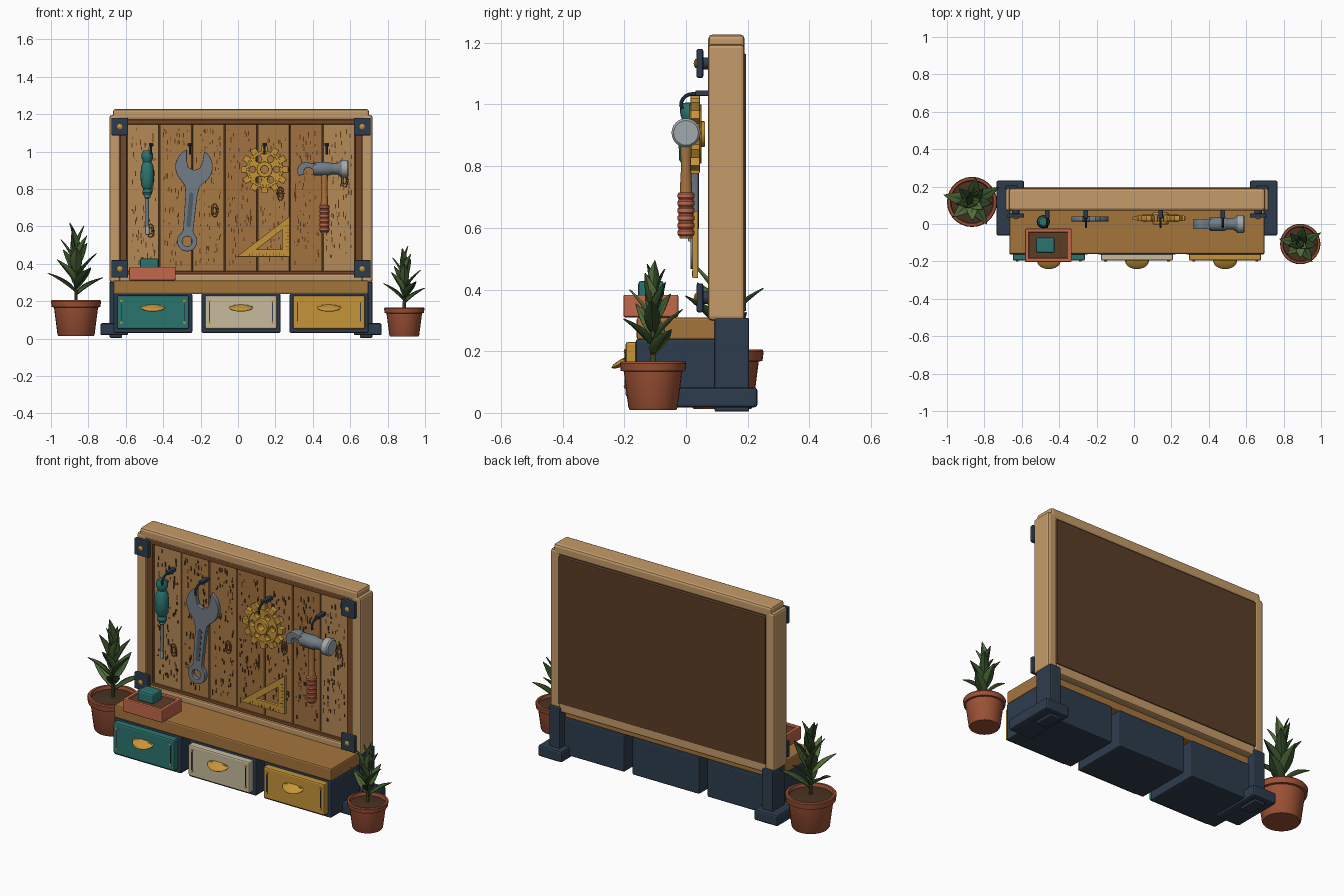
import bpy, bmesh, math, random
from mathutils import Matrix, Vector
from math import sin, cos, pi, radians

if "Cube" in bpy.data.objects:
    bpy.data.objects.remove(bpy.data.objects["Cube"])
random.seed(4)
C = 0.016  # centre line of the board
TAN, OAK, DARK, BACK = 'C49A69', 'A3743F', '74492A', '5B402A'
NAVY, TEAL, CREAM, GOLD = '313F4E', '2F746E', 'C6BA9C', 'C4933B'
RED, STEEL, LIGHT, CLAY, SOIL = 'C2684C', '727C85', 'A0A7AB', '9A5238', '4A3526'
mats = {}


def mat(h):
    if h not in mats:
        m = bpy.data.materials.new('colour_' + h)
        m.diffuse_color = [(int(h[i:i + 2], 16) / 255) ** 2.2 for i in (0, 2, 4)] + [1]
        m.use_nodes = True
        m.node_tree.nodes["Principled BSDF"].inputs["Base Color"].default_value = m.diffuse_color
        mats[h] = m
    return mats[h]


def add(name, me, col, smooth=True):
    if smooth:
        me.shade_smooth()
        me.set_sharp_from_angle(angle=radians(35))
    me.materials.clear()
    me.materials.append(mat(col))
    o = bpy.data.objects.new(name, me)
    bpy.context.collection.objects.link(o)
    return o


def finish(bm, name, col, smooth=True):
    bmesh.ops.recalc_face_normals(bm, faces=bm.faces)
    me = bpy.data.meshes.new(name)
    bm.to_mesh(me)
    bm.free()
    return add(name, me, col, smooth)


def box(name, x, y, z, col, bevel=0.006):
    """Bevelled box from (min, max) ranges."""
    bm = bmesh.new()
    r = (x, y, z)
    M = Matrix.Translation([(a + b) / 2 for a, b in r]) @ Matrix.Diagonal([b - a for a, b in r] + [1])
    bmesh.ops.create_cube(bm, size=1, matrix=M)
    if bevel:
        bmesh.ops.bevel(bm, geom=bm.edges[:], offset=bevel, segments=2, profile=0.5, affect='EDGES')
    return finish(bm, name, col, False)


def lathe(name, prof, loc, col, rot=Matrix(), seg=24):
    """Turn a (radius, height) profile around z, then rotate and place it."""
    bm = bmesh.new()
    rings = [[bm.verts.new((r * cos(2 * pi * i / seg), r * sin(2 * pi * i / seg), z)) for i in range(seg)]
             for r, z in prof]
    for a, b in zip(rings, rings[1:]):
        for i in range(seg):
            bm.faces.new((a[i], a[i - 1], b[i - 1], b[i]))
    bmesh.ops.remove_doubles(bm, verts=bm.verts, dist=1e-5)
    bmesh.ops.transform(bm, matrix=Matrix.Translation(loc) @ rot, verts=bm.verts)
    return finish(bm, name, col)


def curve_object(name, splines, col, loc, flat, size, cyclic=True, bevel=0):
    """Flat curves are filled plates facing the front, others are round wires."""
    cu = bpy.data.curves.new(name, 'CURVE')
    cu.dimensions = '2D' if flat else '3D'
    if flat:
        cu.fill_mode, cu.extrude, cu.bevel_depth, cu.bevel_resolution = 'BOTH', size - bevel, bevel, 1
        cu.offset = -bevel
    else:
        cu.bevel_depth, cu.bevel_resolution, cu.use_fill_caps = size, 2, True
    for pts in splines:
        s = cu.splines.new('POLY')
        s.points.add(len(pts) - 1)
        for p, q in zip(s.points, pts):
            p.co = tuple(q) + ((0, 1) if len(q) == 2 else (1,))
        s.use_cyclic_u = cyclic
    tmp = bpy.data.objects.new(name + '_tmp', cu)
    bpy.context.collection.objects.link(tmp)
    me = bpy.data.meshes.new_from_object(tmp.evaluated_get(bpy.context.evaluated_depsgraph_get()))
    bpy.data.objects.remove(tmp)
    me.transform(Matrix.Translation(loc) @ (Matrix.Rotation(pi / 2, 4, 'X') if flat else Matrix()))
    return add(name, me, col)


def arc(r, a0, a1, n, cx=0, cy=0):
    return [(cx + r * cos(radians(a0 + (a1 - a0) * i / n)), cy + r * sin(radians(a0 + (a1 - a0) * i / n)))
            for i in range(n + 1)]


def circle(r, cx=0, cy=0, n=24):
    return arc(r, 0, 360, n, cx, cy)[:-1]


FRONT = Matrix.Rotation(pi / 2, 4, 'X')  # lathe axis towards the viewer
SIDE = Matrix.Rotation(pi / 2, 4, 'Y')   # lathe axis along x

# Board frame, trim, back panel
box('frame_top', (C - .685, C + .685), (.072, .19), (1.168, 1.227), TAN, .014)
box('frame_bottom', (C - .65, C + .65), (.072, .19), (.28, .345), TAN, .01)
box('trim_top', (C - .65, C + .65), (.082, .13), (1.145, 1.175), DARK, .004)
box('trim_bottom', (C - .65, C + .65), (.082, .13), (.335, .36), DARK, .004)
box('back_panel', (C - .65, C + .65), (.12, .195), (.33, 1.165), BACK, .004)
for s in (-1, 1):
    def mx(a, b):
        return sorted((C + s * a, C + s * b))
    box('frame_post', mx(.645, .703), (.071, .19), (.3, 1.195), TAN, .012)
    box('trim_side', mx(.61, .648), (.082, .13), (.335, 1.17), DARK, .004)
    # Legs and feet
    box('leg', mx(.635, .702), (.092, .205), (.004, .308), NAVY, .006)
    box('foot', mx(.603, .752), (-.062, .232), (.018, .082), NAVY, .01)
    # Corner brackets with bolts
    for z in (1.133, .373):
        box('corner_bracket', mx(.603, .693), (.034, .056), (z - .047, z + .047), NAVY, .006)
        lathe('bracket_stem', [(0, 0), (.02, 0), (.02, .03), (0, .03)], (C + s * .648, .08, z), NAVY, FRONT, 12)
        lathe('bracket_bolt', [(.014, 0), (.014, .005), (.007, .009), (0, .01)], (C + s * .648, .035, z), GOLD, FRONT, 12)

# Planks with grain marks and knots
W = .1745
grain = bmesh.new()
for i in range(7):
    x0 = C - 3.5 * W + i * W
    box('plank', (x0 + .003, x0 + W - .003), (.092, .125), (.35, 1.158), ('B38857', 'A87A48', 'A17243')[(0, 1, 1, 2, 1, 2, 0)[i]], .004)
    for k in range(75):
        h = random.uniform(.006, .03)
        p = (random.uniform(x0 + .02, x0 + W - .02), .091, random.uniform(.4, 1.12))
        bmesh.ops.create_cube(grain, size=1, matrix=Matrix.Translation(p) @ Matrix.Diagonal((.005, .004, h, 1)))
finish(grain, 'wood_grain', '5A3B22', False)
for x, z in ((-.125, .685), (.57, .845), (-.468, .577), (.227, .775)):
    for r in (.022, .012):
        curve_object('wood_knot', [[(x + r * .8 * a, .091, z + r * 1.6 * b) for a, b in circle(1, n=16)]], '6B4526', (0, 0, 0), False, .003)

# Shelf and drawers
box('shelf', (C - .682, C + .682), (-.16, .15), (.237, .31), OAK, .008)
for n, col in zip((-1, 0, 1), (TEAL, CREAM, GOLD)):
    x = C + n * .471
    box('drawer_case', (x - .211, x + .211), (-.163, .16), (.03, .24), NAVY, .008)
    box('drawer_front', (x - .192, x + .192), (-.196, -.155), (.052, .23), col, .008)
    box('handle_plate', (x - .055, x + .055), (-.204, -.194), (.152, .178), GOLD, .004)
    bm = bmesh.new()
    bmesh.ops.create_uvsphere(bm, u_segments=24, v_segments=10, radius=1, matrix=Matrix.Translation((x, -.196, .168)) @ Matrix.Rotation(.45, 4, 'X') @ Matrix.Diagonal((.064, .05, .012, 1)))
    finish(bm, 'handle_lip', GOLD)
    for s in (-1, 1):
        box('drawer_groove', sorted((x + s * .166, x + s * .171)), (-.199, -.19), (.09, .195), NAVY, 0)
        for z in (.085, .2):
            lathe('drawer_rivet', [(.007, 0), (.007, .004), (0, .006)], (x + s * .1685, -.196, z), GOLD, FRONT, 10)

# Tool hooks
for x in (-.465, -.257, .142, .475):
    box('hook_plate', (x - .012, x + .012), (.03, .095), (1.028, 1.046), NAVY, .003)
    pts = [(x, .05, 1.035), (x, .022, 1.034)] + [(x, a, b) for a, b in arc(.036, 90, 180, 6, .02, .998)] + [(x, -.012, .985)]
    curve_object('hook', [pts], NAVY, (0, 0, 0), False, .006, False)

# Screwdriver
P = (-.485, .012, 0)
lathe('screwdriver_handle', [(0, .765), (.02, .765), (.027, .78), (.022, .80), (.034, .82), (.036, .87), (.034, .92),
      (.022, .945), (.03, .965), (.032, .985), (.022, 1.005), (0, 1.007)], P, TEAL, seg=16)
lathe('screwdriver_shaft', [(0, .6), (.009, .6), (.009, .75), (.017, .755), (.017, .77), (0, .77)], P, STEEL, seg=12)
box('screwdriver_tip', (-.496, -.474), (.007, .017), (.555, .61), LIGHT, .003)

# Wrench: open jaw, handle, ring end
def tilt(pts, a=radians(-5.3)):
    return [(x * cos(a) - y * sin(a), x * sin(a) + y * cos(a)) for x, y in pts]


outer = arc(.1, 62, -52, 14) + [(.04, -.105), (.032, -.15), (.027, -.34)] + arc(.054, 52, -232, 16, 0, -.4)
outer += [(-.027, -.34), (-.032, -.15), (-.04, -.105)] + arc(.1, -128, -242, 14) + [(-.042, .03), (-.03, -.005), (0, -.018), (.03, -.005), (.042, .03)]
WL = (-.235, .027, .918)
curve_object('wrench', [tilt(outer), tilt(circle(.027, 0, -.4, 12))], STEEL, WL, True, .013, bevel=.003)
curve_object('wrench_inlay', [tilt(arc(.012, 0, 180, 6, 0, -.15) + arc(.012, 180, 360, 6, 0, -.31))], '525C66', WL, True, .0155)

# Gear
teeth = []
for i in range(12):
    for d, r in ((-10.5, .1), (-7, .128), (7, .128), (10.5, .1)):
        teeth.append((r * cos(radians(i * 30 + d)), r * sin(radians(i * 30 + d))))
G = (.142, .03, .904)
holes = [circle(.017, .064 * cos(i * pi / 3), .064 * sin(i * pi / 3), 12) for i in range(6)]
curve_object('gear', [teeth, circle(.02, n=16)] + holes, GOLD, G, True, .015, bevel=.003)
curve_object('gear_hub', [circle(.042), circle(.02, n=16)], GOLD, G, True, .032, bevel=.004)
curve_object('gear_rim', [circle(.096, n=32), circle(.085, n=32)], GOLD, G, True, .02, bevel=.002)

# Hammer
H = (0, 0, .908)
lathe('hammer_body', [(0, .40), (.03, .40), (.037, .41), (.037, .485), (.03, .5), (.03, .53), (.042, .55), (0, .55)], H, STEEL, SIDE, 20)
lathe('hammer_face', [(0, .545), (.042, .545), (.047, .552), (.047, .585), (.04, .592), (0, .592)], H, LIGHT, SIDE)
claw = arc(.048, 60, 215, 12, .365, .897) + arc(.022, 215, 60, 8, .375, .893)
curve_object('hammer_claw', [claw + [(.42, .89), (.42, .935)]], STEEL, (0, 0, 0), True, .028, bevel=.004)
lathe('hammer_handle', [(0, .565), (.02, .565), (.023, .58), (.02, .72), (.016, .8), (.019, .88), (0, .88)], (.462, 0, 0), 'A8733F', seg=16)
grip = [(.018, .572)]
for i in range(6):
    z = .574 + i * .024
    grip += [(.024, z), (.027, z + .004), (.027, z + .016), (.024, z + .02)]
lathe('hammer_grip', grip + [(.018, .716)], (.462, 0, 0), RED, seg=16)

# Set square with tick marks
curve_object('set_square', [[(-.008, .437), (.277, .437), (.277, .655)], [(.1, .477), (.237, .477), (.237, .582)]], GOLD, (0, .03, 0), True, .009, bevel=.002)
for i in range(11):
    h = .018 if i % 2 else .01
    box('ruler_tick', (.06 + i * .018, .063 + i * .018), (.019, .024), (.442, .442 + h), DARK, 0)
    if i < 8:
        box('ruler_tick', (.272 - h, .272), (.019, .024), (.475 + i * .018, .478 + i * .018), DARK, 0)

# Tray with a small block on the shelf
X, Y = (-.582, -.334), (-.203, -.025)
box('tray_base', X, Y, (.31, .35), RED, .006)
for i in (0, 1):
    box('tray_end', sorted((X[i], X[i] + .02 * (1 - 2 * i))), Y, (.32, .383), RED, .005)
    box('tray_side', X, sorted((Y[i], Y[i] + .02 * (1 - 2 * i))), (.32, .383), RED, .005)
box('tray_filling', (X[0] + .018, X[1] - .018), (Y[0] + .018, Y[1] - .018), (.34, .374), BACK, 0)
box('tray_block', (-.525, -.424), (-.155, -.072), (.37, .428), TEAL, .01)


# Potted plants
def leaf(base, az, tip, L, w, col):
    bm = bmesh.new()
    n, rows = 7, []
    for i in range(n + 1):
        t = i / n
        hw = w * sin(pi * min(1, .04 + .96 * t) ** .85)
        c = .12 * L * t * t
        rows.append([bm.verts.new((c - abs(k) * hw * .35, k * hw, L * t)) for k in (-1, 0, 1)])
    for a, b in zip(rows, rows[1:]):
        for k in (0, 1):
            bm.faces.new((a[k], a[k + 1], b[k + 1], b[k]))
    M = Matrix.Translation(base) @ Matrix.Rotation(az, 4, 'Z') @ Matrix.Rotation(tip, 4, 'Y')
    bmesh.ops.transform(bm, matrix=M, verts=bm.verts)
    o = finish(bm, 'leaf', col)
    m = o.modifiers.new('thickness', 'SOLIDIFY')
    m.thickness, m.offset = .004, 0


def plant(x, y, R, z0, z1, top, count):
    h = z1 - z0
    lathe('pot', [(0, z0), (R * .7, z0), (R * .74, z0 + .008), (R * .88, z1 - h * .2), (R * .97, z1 - h * .19), (R, z1 - .006),
          (R * .97, z1), (R * .87, z1), (R * .83, z1 - .02)], (x, y, 0), CLAY, seg=28)
    lathe('soil', [(R * .86, z1 - .018), (R * .5, z1 - .012), (0, z1 - .008)], (x, y, 0), SOIL)
    stem = top - z1
    lathe('stem', [(.009, z1 - .02), (.005, z1 + stem * .7), (0, z1 + stem * .75)], (x, y, 0), '5A5A34', seg=8)
    for i in range(count):
        t = i / (count - 1)
        leaf((x, y, z1 + stem * (.06 + .58 * t)), i * 2.4 + .5, .85 - .78 * t + random.uniform(-.08, .08),
             stem * (.46 - .08 * t), R * (.27 - .07 * t), ('3F5731', '56703F', '33482B')[i % 3])


plant(-.866, .118, .134, .013, .205, .615, 15)
plant(.889, -.107, .108, .01, .166, .49, 14)
